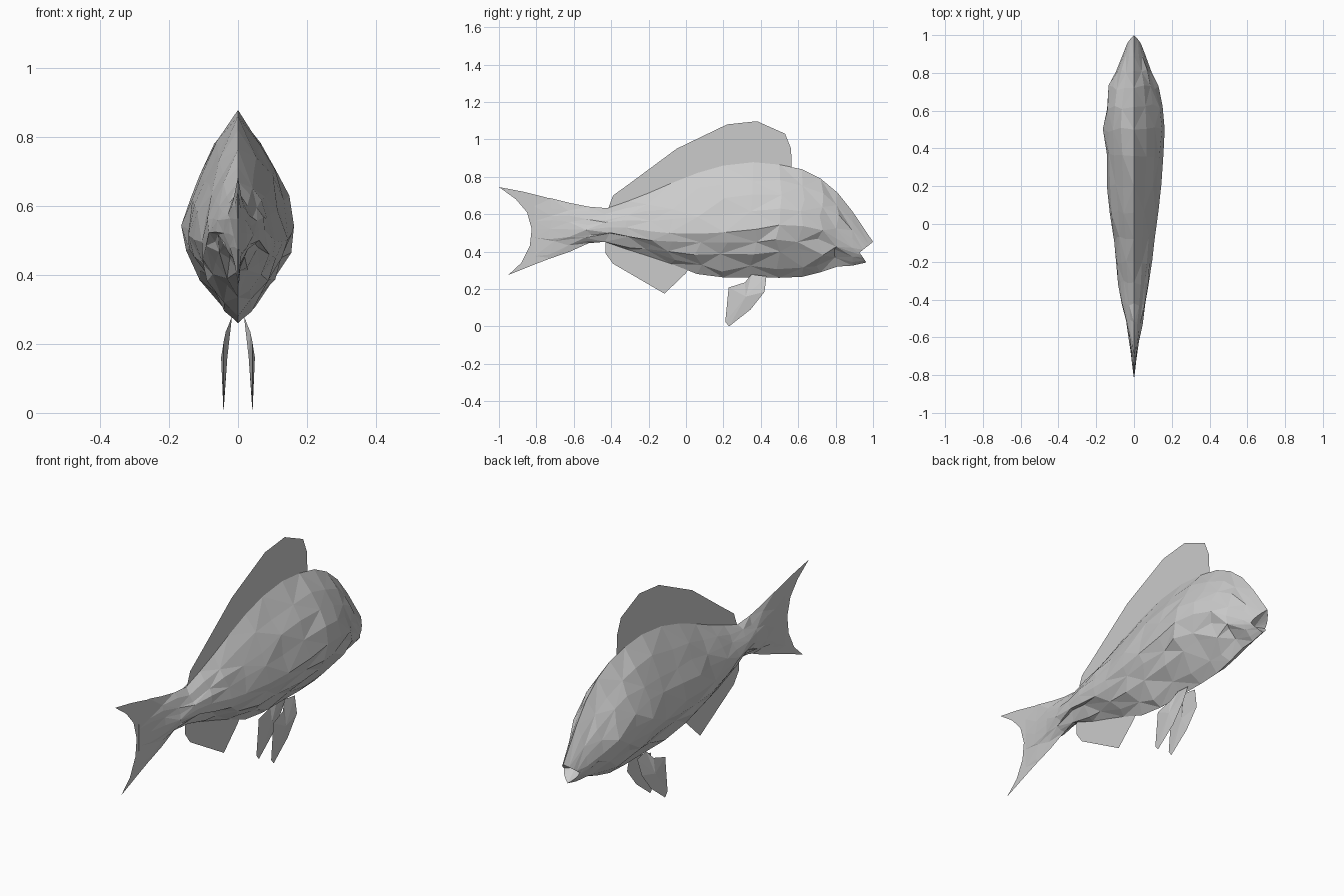
import bpy, bmesh, random

random.seed(4)
cube = bpy.data.objects.get("Cube")
if cube:
    bpy.data.objects.remove(cube, do_unlink=True)

# One flat grey for the whole fish
grey = bpy.data.materials.new("fish_grey")
grey.use_nodes = True
colour = (0.6, 0.6, 0.6, 1)
grey.diffuse_color = colour
grey.node_tree.nodes["Principled BSDF"].inputs["Base Color"].default_value = colour


def make_object(name, bm):
    bm.normal_update()
    bmesh.ops.triangulate(bm, faces=bm.faces[:])
    mesh = bpy.data.meshes.new(name)
    bm.to_mesh(mesh)
    bm.free()
    mesh.materials.append(grey)
    obj = bpy.data.objects.new(name, mesh)
    bpy.context.scene.collection.objects.link(obj)


def flat_fin(name, outline):
    """Thin sheet in the centre plane from a (y, z) outline."""
    bm = bmesh.new()
    bm.faces.new([bm.verts.new((0, y, z)) for y, z in outline])
    make_object(name, bm)


# Body sections: y, top, bottom, half width, height of widest point
SECTIONS = [
    (-.81, .69, .34, .002, .52), (-.72, .685, .365, .012, .52),
    (-.62, .66, .40, .026, .52), (-.52, .64, .445, .044, .52),
    (-.42, .632, .455, .064, .52), (-.31, .67, .41, .082, .52),
    (-.2, .713, .375, .098, .51), (-.08, .765, .335, .108, .50),
    (.06, .82, .28, .127, .50), (.2, .86, .262, .14, .51),
    (.36, .878, .262, .152, .53), (.5, .865, .26, .161, .54),
    (.62, .84, .265, .15, .53), (.72, .79, .29, .13, .51),
    (.81, .715, .32, .098, .47), (.89, .615, .325, .062, .42),
]
# Steps down one flank: +1 is the back, 0 the widest point, -1 the belly
FLANK = (1, .72, .48, .25, 0, -.25, -.5, -.8, -1)


def lens_ring(bm, y, top, low, half, mid, rough=0, lips=(0, 0)):
    """Lens section with keels; lips push its top and bottom forward."""
    ring = []
    for side, steps in ((1, FLANK), (-1, FLANK[-2:0:-1])):
        for s in steps:
            t = abs(s)
            end, lip = (top, lips[0]) if s > 0 else (low, lips[1])
            x, z, dy = half * (1 - t ** 1.65), mid + t * (end - mid), t * lip
            if t < 1 and rough:
                r = rough * (1.4 if s < 0 else .8)
                x *= 1 + random.uniform(-.08, .05) * r
                z += random.uniform(-.014, .014) * r
                dy += random.uniform(-.018, .018) * r
            ring.append(bm.verts.new((side * x, y + dy, z)))
    return ring


# Body with an open mouth between two lips
bm = bmesh.new()
rings = [lens_ring(bm, *s, rough=1 if -.75 < s[0] < .85 else 0) for s in SECTIONS]
rings.append(lens_ring(bm, .928, .452, .342, .045, .395, lips=(.072, .036)))
count = len(rings[0])
for j, (a, b) in enumerate(zip(rings, rings[1:])):
    for i in range(count):
        k = (i + 1) % count
        if (i + j) % 2:
            bm.faces.new((a[i], a[k], b[k]))
            bm.faces.new((a[i], b[k], b[i]))
        else:
            bm.faces.new((a[i], a[k], b[i]))
            bm.faces.new((a[k], b[k], b[i]))
bm.faces.new(rings[0])
throat = bm.verts.new((0, .9, .4))
for i, v in enumerate(rings[-1]):
    bm.faces.new((v, rings[-1][(i + 1) % count], throat))
bmesh.ops.recalc_face_normals(bm, faces=bm.faces[:])
make_object("body", bm)

# Fins in the centre plane
flat_fin("tail_fin", [
    (-1, .745), (-.87, .72), (-.75, .69), (-.62, .655), (-.5, .63),
    (-.5, .46), (-.67, .385), (-.8, .335), (-.95, .275), (-.88, .34),
    (-.835, .43), (-.825, .52), (-.85, .61), (-.91, .68)])
flat_fin("dorsal_fin", [
    (-.42, .62), (-.39, .7), (-.3, .765), (-.05, .95), (.22, 1.08),
    (.38, 1.097), (.53, 1.03), (.562, .95), (.565, .83), (.35, .85),
    (.06, .8), (-.2, .69)])
flat_fin("anal_fin", [
    (-.43, .47), (-.43, .39), (-.39, .335), (-.115, .175), (.0, .285),
    (.02, .32), (-.2, .4)])

# Paired pelvic fins: leaf shapes bowed outwards
PELVIC = [(.35, .278), (.43, .268), (.42, .185), (.345, .09), (.23, 0),
          (.21, .025), (.228, .208), (.315, .235)]
for name, side in (("left_pelvic_fin", 1), ("right_pelvic_fin", -1)):
    bm = bmesh.new()
    rim = [bm.verts.new((side * (.042 - .9 * max(0, z - .2) ** 1.5 - .1 * max(0, z - .23)), y, z))
           for y, z in PELVIC]
    for x in (.049, .031):
        hub = bm.verts.new((side * x, .32, .16))
        for i, v in enumerate(rim):
            bm.faces.new((v, rim[(i + 1) % len(rim)], hub))
    bmesh.ops.recalc_face_normals(bm, faces=bm.faces[:])
    make_object(name, bm)
